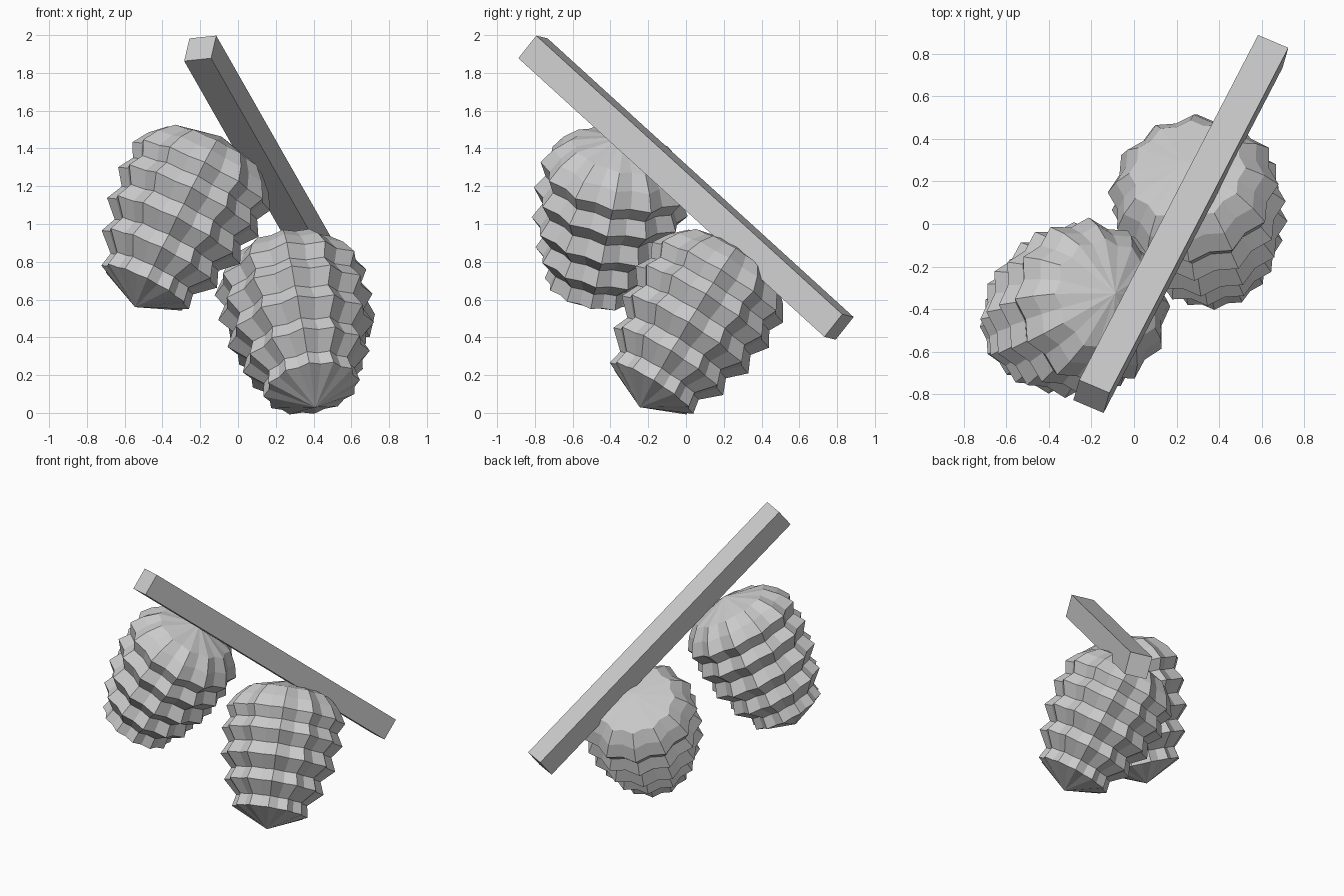
import bpy, bmesh, math
from mathutils import Vector, Matrix

if "Cube" in bpy.data.objects:
    bpy.data.objects.remove(bpy.data.objects["Cube"])

SEGMENTS = 24
# cone profile: (distance from tip, radius), alternating ridge and valley
PROFILE = [(0.12, .247), (0.20, .232), (0.29, .325), (0.375, .292), (0.46, .375),
           (0.55, .335), (0.635, .395), (0.715, .35), (0.79, .388),
           (0.875, .338), (0.95, .265)]
LENGTH = 1.03
LOBE = 0.05


def make_object(name, bm, matrix):
    bmesh.ops.recalc_face_normals(bm, faces=bm.faces[:])
    mesh = bpy.data.meshes.new(name)
    bm.to_mesh(mesh)
    bm.free()
    obj = bpy.data.objects.new(name, mesh)
    obj.matrix_world = matrix
    bpy.context.collection.objects.link(obj)
    return obj


def cone(name, tip, direction):
    # ridged, lobed body revolved round its own z axis, then tilted
    bm = bmesh.new()
    rings = []
    for s, r in PROFILE:
        ring = []
        for k in range(SEGMENTS):
            a = 2 * math.pi * k / SEGMENTS
            q = r * (1 + LOBE * (-1) ** k)
            ring.append(bm.verts.new((q * math.cos(a), q * math.sin(a), s)))
        rings.append(ring)
    low = bm.verts.new((0, 0, 0))
    high = bm.verts.new((0, 0, LENGTH))
    for k in range(SEGMENTS):
        n = (k + 1) % SEGMENTS
        bm.faces.new((low, rings[0][n], rings[0][k]))
        bm.faces.new((high, rings[-1][k], rings[-1][n]))
        for a, b in zip(rings, rings[1:]):
            bm.faces.new((a[k], a[n], b[n], b[k]))
    rot = Vector((0, 0, 1)).rotation_difference(Vector(direction)).to_matrix().to_4x4()
    return make_object(name, bm, Matrix.Translation(tip) @ rot)


# two hanging cones
cone("upper_cone", (-0.545, -0.515, 0.56), (0.41, 0.17, 0.81))
cone("lower_cone", (0.41, -0.245, 0.03), (-0.17, 0.53, 0.85))

# square branch sloping from front top to back bottom
start, end = Vector((-0.20, -0.81, 1.93)), Vector((0.64, 0.81, 0.455))
along = (end - start).normalized()
side = Vector((0.14, -0.06, 0.015))
side = (side - along * side.dot(along)).normalized()
up = along.cross(side)
rot = Matrix((side, up, along)).transposed().to_4x4()
bm = bmesh.new()
bmesh.ops.create_cube(bm, size=1)
bmesh.ops.scale(bm, vec=(0.155, 0.155, (end - start).length), verts=bm.verts[:])
make_object("branch", bm, Matrix.Translation((start + end) / 2) @ rot)
